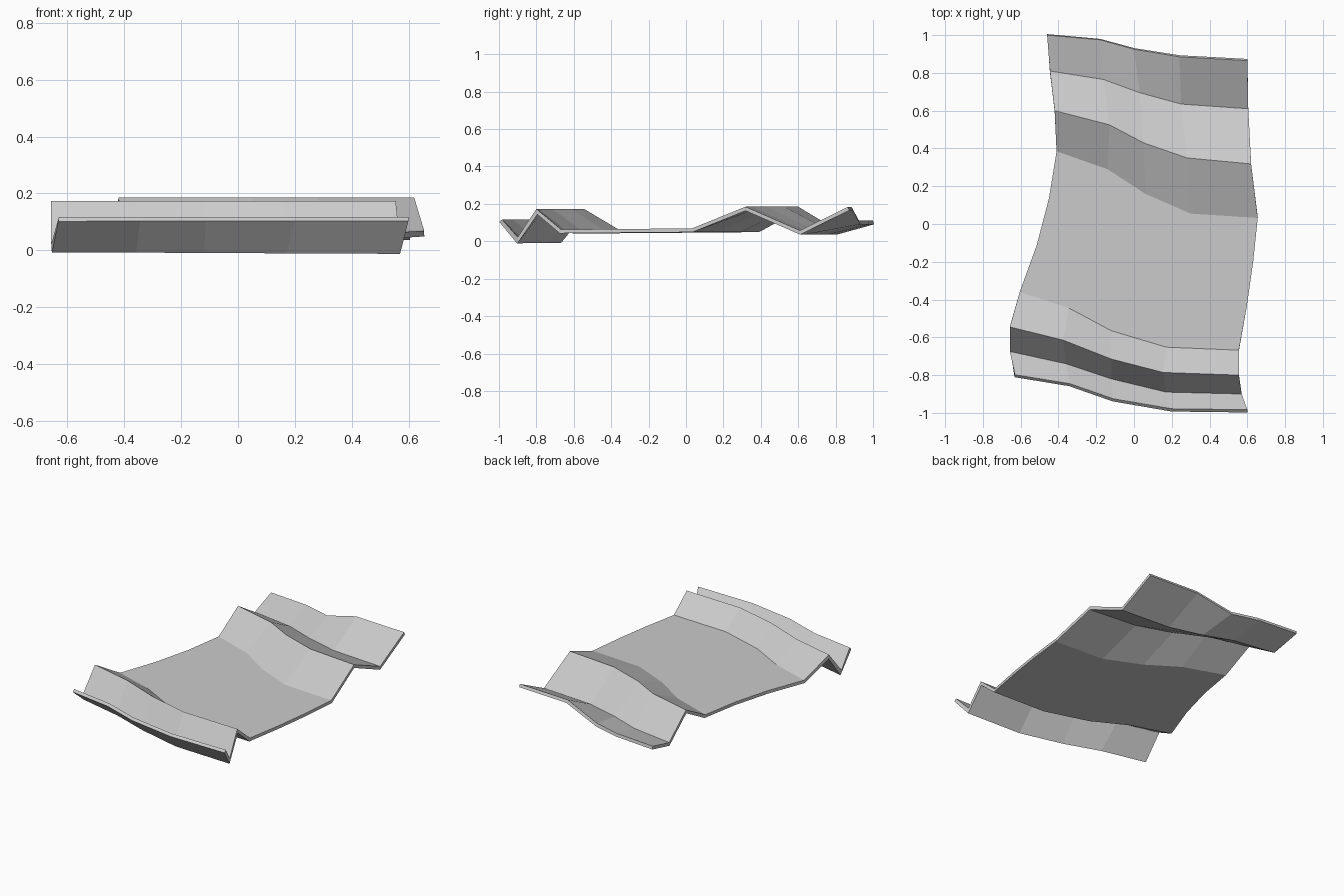
import bpy

if "Cube" in bpy.data.objects:
    bpy.data.objects.remove(bpy.data.objects["Cube"])

# Cross-sections of the rippled cloth, back to front: five (x, y) points and a height
BACK_EDGE = ([(-.46, 1.0), (-.18, .975), (0, .925), (.24, .885), (.60, .865)], .11)
BACK_FOLDS = [
    ([(-.445, .81), (-.16, .765), (.03, .695), (.25, .635), (.605, .61)], .058),
    ([(-.42, .60), (-.13, .525), (.05, .43), (.28, .35), (.62, .318)], .185),
    ([(-.41, .385), (-.14, .29), (.06, .16), (.30, .055), (.655, .032)], .069),
]
FRONT_FOLDS = [
    ([(-.605, -.36), (-.345, -.445), (-.12, -.565), (.17, -.652), (.555, -.668)], .063),
    ([(-.657, -.545), (-.375, -.615), (-.12, -.715), (.155, -.786), (.555, -.80)], .173),
    ([(-.657, -.675), (-.36, -.74), (-.12, -.82), (.17, -.89), (.57, -.90)], .022),
    ([(-.63, -.798), (-.34, -.845), (-.11, -.925), (.20, -.978), (.60, -.983)], .117),
]


def section(points, z):
    return [(x, y, z) for x, y in points]


def between(a, b, t):
    """Flat middle section, bowed slightly sideways."""
    row = []
    for i, (p, q) in enumerate(zip(a, b)):
        x, y, z = (u + (v - u) * t for u, v in zip(p, q))
        row.append((x + .025 - .004 * i, y, z))
    return row


# Back edge: the right-hand two points are lifted
back = section(*BACK_EDGE)
back = back[:3] + [(x, y, .184) for x, y, _ in back[3:]]

upper = [section(*r) for r in BACK_FOLDS]
lower = [section(*r) for r in FRONT_FOLDS]
middle = [between(upper[-1], lower[0], t) for t in (1 / 3, 2 / 3)]
rows = [back] + upper + middle + lower

# Skin the sections into a sheet
n = len(back)
verts = [p for r in rows for p in r]
faces = [(j * n + i, (j + 1) * n + i, (j + 1) * n + i + 1, j * n + i + 1)
         for j in range(len(rows) - 1) for i in range(n - 1)]
mesh = bpy.data.meshes.new("cloth_sheet")
mesh.from_pydata(verts, [], faces)
sheet = bpy.data.objects.new("cloth_sheet", mesh)
bpy.context.collection.objects.link(sheet)

# Thickness below the top surface
solid = sheet.modifiers.new("thickness", 'SOLIDIFY')
solid.thickness = .02
solid.offset = -1
solid.use_even_offset = True
